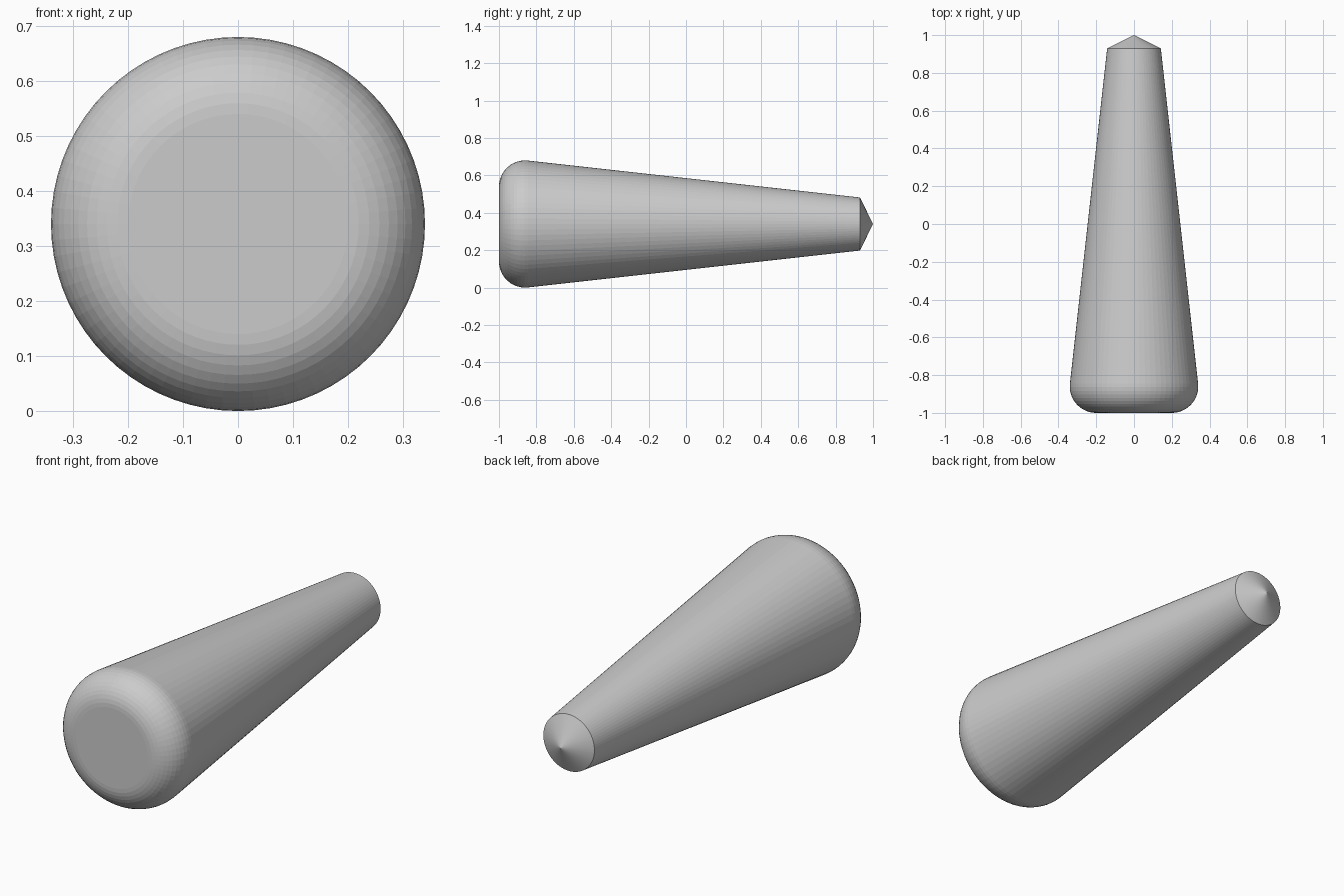
import bpy
import bmesh
from math import atan2, cos, pi, radians, sin
from mathutils import Vector

SIDES = 72
ROUND_STEPS = 12
ROUND_RADIUS = 0.14
FLAT_RADIUS = 0.2
AXIS_HEIGHT = 0.34
SHOULDER_RADIUS, SHOULDER_Y = 0.142, 0.93

cube = bpy.data.objects.get("Cube")
if cube:
    bpy.data.objects.remove(cube, do_unlink=True)


def lathe_profile():
    """Radius and y pairs from the blunt end to the pointed tip."""
    max_radius = FLAT_RADIUS + ROUND_RADIUS
    round_y = ROUND_RADIUS - 1
    taper = atan2(max_radius - SHOULDER_RADIUS, SHOULDER_Y - round_y)
    start = radians(-90)
    points = []
    for i in range(ROUND_STEPS + 1):
        a = start + (taper - start) * i / ROUND_STEPS
        points.append((FLAT_RADIUS + ROUND_RADIUS * cos(a),
                       round_y + ROUND_RADIUS * sin(a)))
    return points + [(SHOULDER_RADIUS, SHOULDER_Y), (0, 1)]


# Tapered body, turned about the y axis
bm = bmesh.new()
verts = [bm.verts.new((r, y, 0)) for r, y in lathe_profile()]
edges = [bm.edges.new(pair) for pair in zip(verts, verts[1:])]
bmesh.ops.spin(bm, geom=verts + edges, cent=(0, 0, 0), axis=(0, 1, 0),
               angle=2 * pi, steps=SIDES)
bmesh.ops.remove_doubles(bm, verts=bm.verts, dist=0.0001)

# Flat disc closing the blunt end
rim = [e for e in bm.edges if e.is_boundary]
bmesh.ops.contextual_create(bm, geom=rim)
bmesh.ops.recalc_face_normals(bm, faces=bm.faces)
bmesh.ops.translate(bm, verts=bm.verts, vec=Vector((0, 0, AXIS_HEIGHT)))

mesh = bpy.data.meshes.new("tapered_peg")
bm.to_mesh(mesh)
bm.free()
peg = bpy.data.objects.new("tapered_peg", mesh)
bpy.context.collection.objects.link(peg)
